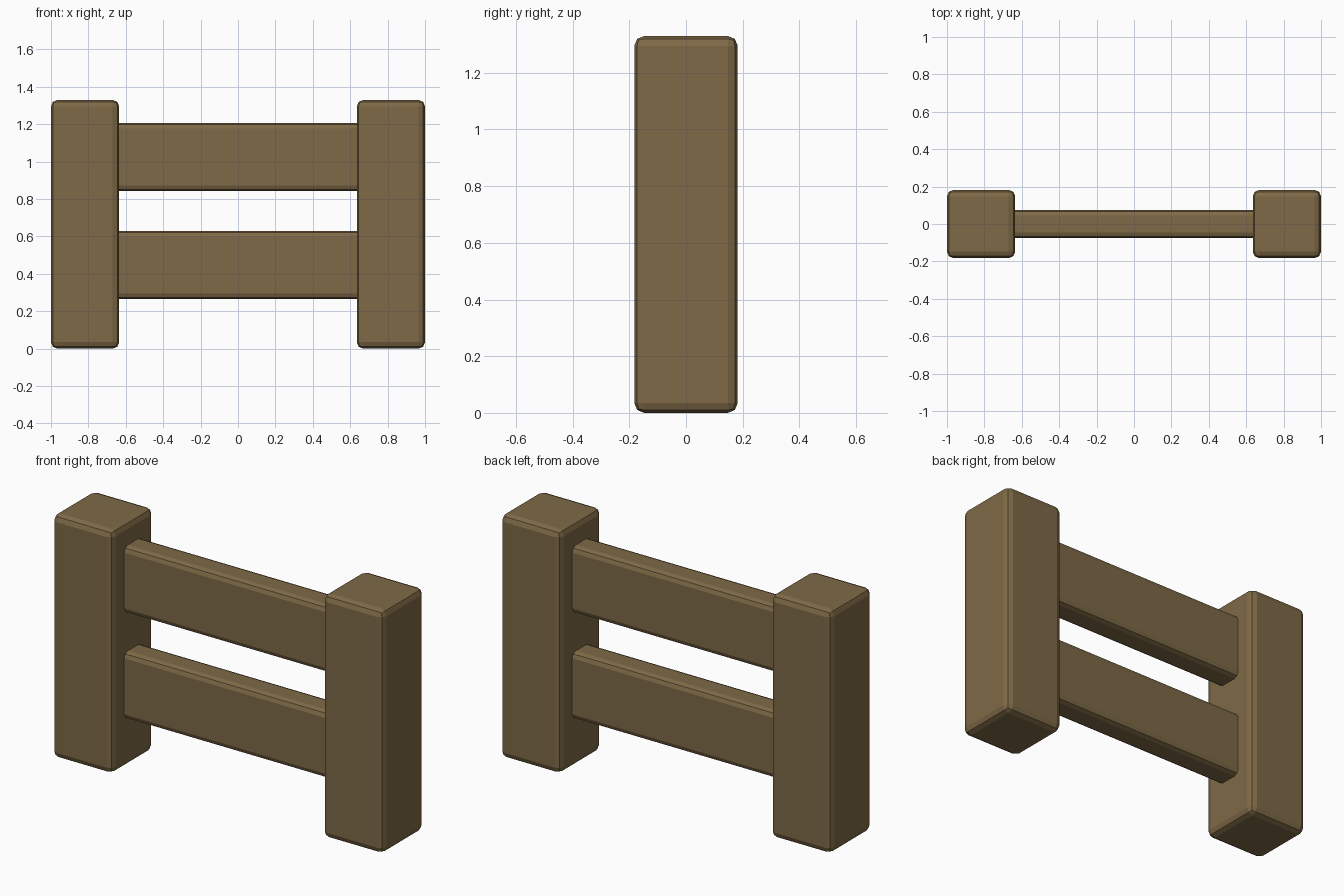
import bpy

cube = bpy.data.objects.get("Cube")
if cube:
    bpy.data.objects.remove(cube, do_unlink=True)

# Single brown wood colour
wood = bpy.data.materials.new("brown_wood")
wood.use_nodes = True
colour = (0.21, 0.143, 0.062, 1)
wood.diffuse_color = colour
wood.node_tree.nodes["Principled BSDF"].inputs["Base Color"].default_value = colour


def beam(name, size, centre, bevel):
    """Squared timber with softened edges."""
    bpy.ops.mesh.primitive_cube_add(size=1, location=centre)
    ob = bpy.context.object
    ob.name = name
    ob.scale = size
    bpy.ops.object.transform_apply(location=False, rotation=False, scale=True)
    ob.data.materials.append(wood)
    mod = ob.modifiers.new("soft_edges", "BEVEL")
    mod.width = bevel
    mod.segments = 2
    return ob


# Upright posts
for side, name in ((-1, "right_post"), (1, "left_post")):
    beam(name, (0.365, 0.365, 1.33), (side * 0.8175, 0, 0.665), 0.035)

# Horizontal rails, ends let into the posts
for name, z in (("lower_rail", 0.447), ("upper_rail", 1.025)):
    beam(name, (1.36, 0.15, 0.365), (0, 0, z), 0.03)
